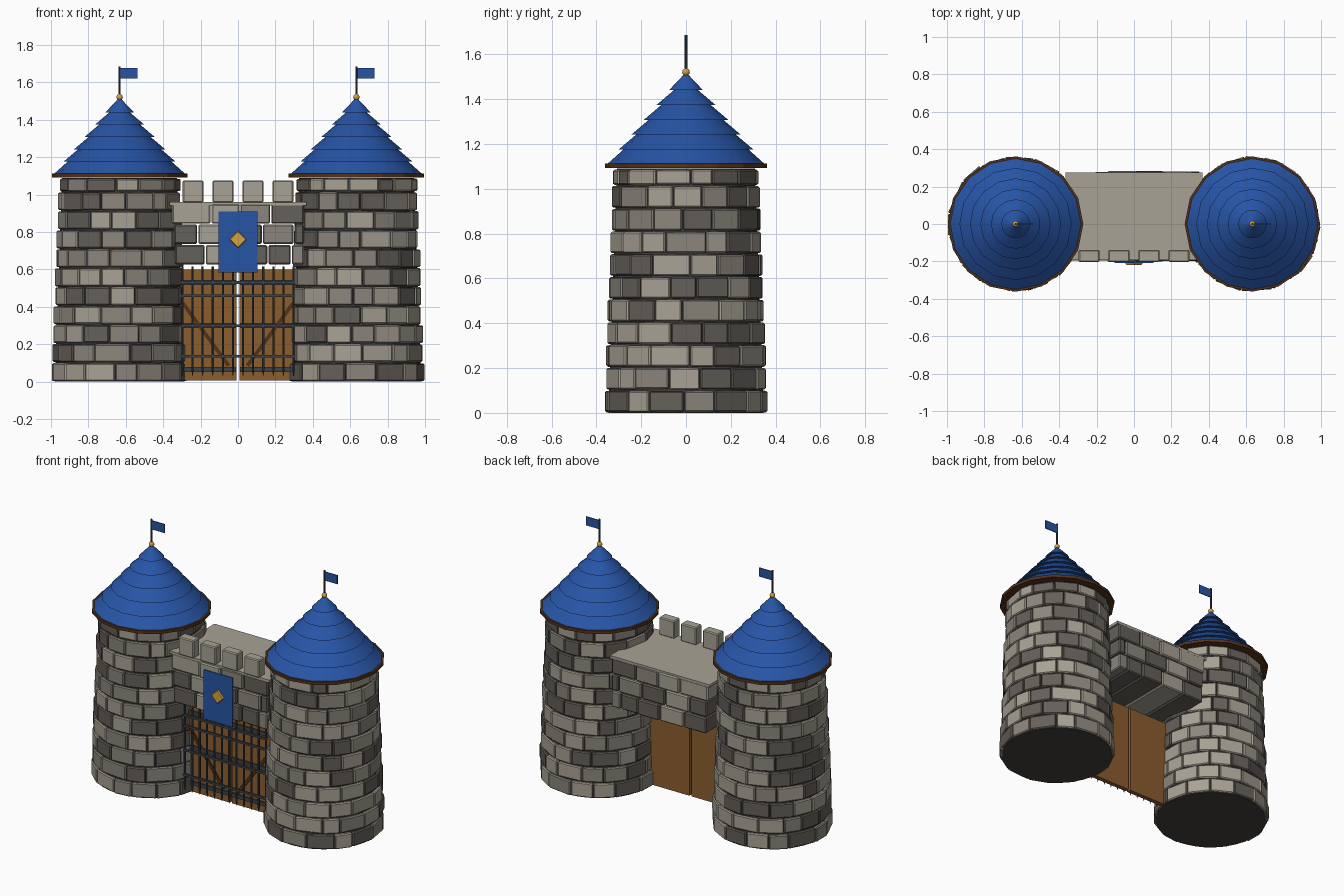
import bpy
import bmesh
import random
from math import cos, sin, pi
from mathutils import Matrix, Vector

random.seed(7)
if "Cube" in bpy.data.objects:
    bpy.data.objects.remove(bpy.data.objects["Cube"])


def material(name, r, g, b):
    m = bpy.data.materials.new(name)
    m.use_nodes = True
    m.diffuse_color = (r, g, b, 1)
    m.node_tree.nodes["Principled BSDF"].inputs["Base Color"].default_value = (r, g, b, 1)
    return m


light = material("light stone", 0.39, 0.36, 0.30)
mid = material("mid stone", 0.26, 0.24, 0.205)
dark = material("dark stone", 0.13, 0.115, 0.10)
mortar = material("mortar", 0.055, 0.05, 0.045)
blue = material("blue", 0.02, 0.09, 0.38)
rim_wood = material("dark wood", 0.085, 0.032, 0.01)
wood = material("door wood", 0.26, 0.11, 0.027)
iron = material("iron", 0.045, 0.055, 0.066)
gold = material("gold", 0.68, 0.36, 0.05)
STONES = [light, mid, dark]


def finish(bm, name, mats, bevel=0, smooth=False):
    bmesh.ops.recalc_face_normals(bm, faces=bm.faces)
    me = bpy.data.meshes.new(name)
    bm.to_mesh(me)
    bm.free()
    for m in mats:
        me.materials.append(m)
    ob = bpy.data.objects.new(name, me)
    bpy.context.collection.objects.link(ob)
    if bevel:
        mod = ob.modifiers.new("worn edges", "BEVEL")
        mod.width = bevel
        mod.segments = 1
    if smooth:
        bpy.ops.object.select_all(action="DESELECT")
        ob.select_set(True)
        bpy.context.view_layer.objects.active = ob
        bpy.ops.object.shade_smooth_by_angle(angle=0.6)


def hexa(bm, bottom, top, index=0):
    """Closed block from two matching four-point rings."""
    vs = [bm.verts.new(p) for p in bottom + top]
    faces = [vs[:4], vs[4:]]
    faces += [[vs[i], vs[(i + 1) % 4], vs[4 + (i + 1) % 4], vs[4 + i]] for i in range(4)]
    for f in faces:
        bm.faces.new(f).material_index = index


def box(bm, x0, x1, y0, y1, z0, z1, index=0):
    ring = [(x0, y0), (x1, y0), (x1, y1), (x0, y1)]
    hexa(bm, [(x, y, z0) for x, y in ring], [(x, y, z1) for x, y in ring], index)


def cone(bm, x, y, z0, z1, r0, r1, sides=16):
    spot = Matrix.Translation((x, y, (z0 + z1) / 2))
    bmesh.ops.create_cone(bm, cap_ends=True, segments=sides, radius1=r0, radius2=r1,
                          depth=z1 - z0, matrix=spot)


def stone_index():
    return random.choices([0, 1, 2], weights=[4, 4, 3])[0]


# Towers, one for each side
TOWER_X = 0.633
ROWS, ROW_H, TOP = 11, 0.1015, 1.09


def tower(side, x):
    # Mortar core
    bm = bmesh.new()
    cone(bm, x, 0, 0, TOP, 0.347, 0.308, 32)
    finish(bm, side + "_tower_core", [mortar])

    # Courses of curved blocks
    bm = bmesh.new()
    for row in range(ROWS):
        z0 = row * ROW_H + 0.002
        z1 = min(z0 + ROW_H, TOP) - 0.004
        count = 15
        step = 2 * pi / count
        cuts = [(i + 0.5 * (row % 2) + random.uniform(-0.18, 0.18)) * step for i in range(count)]
        cuts.append(cuts[0] + 2 * pi)
        for a, b in zip(cuts, cuts[1:]):
            a, b = a + 0.006, b - 0.006
            r = 0.367 - 0.0038 * row + random.uniform(-0.006, 0)
            lo, hi = z0 + random.uniform(0, 0.003), z1 - random.uniform(0, 0.003)
            ring = [(a, r), (b, r), (b, 0.27), (a, 0.27)]
            ring = [(x + q * cos(t), q * sin(t)) for t, q in ring]
            hexa(bm, [(*p, lo) for p in ring], [(*p, hi) for p in ring], stone_index())
    finish(bm, side + "_tower_stones", STONES, bevel=0.006)

    # Eave ring and tiered roof
    bm = bmesh.new()
    cone(bm, x, 0, 1.092, 1.112, 0.362, 0.362)
    finish(bm, side + "_roof_eave", [rim_wood])
    bm = bmesh.new()
    radii = [0.352, 0.3, 0.244, 0.188, 0.132, 0.076]
    for i, r in enumerate(radii):
        z = 1.11 + 0.066 * i
        last = i == len(radii) - 1
        upper = 0.004 if last else radii[i + 1] - 0.024
        cone(bm, x, 0, z, 1.516 if last else z + 0.068, r, upper)
    finish(bm, side + "_roof", [blue], smooth=True)

    # Finial, pole and flag
    bm = bmesh.new()
    bmesh.ops.create_uvsphere(bm, u_segments=12, v_segments=8, radius=0.017,
                              matrix=Matrix.Translation((x, 0, 1.521)))
    finish(bm, side + "_finial", [gold], smooth=True)
    bm = bmesh.new()
    cone(bm, x, 0, 1.52, 1.686, 0.006, 0.006, 8)
    finish(bm, side + "_flag_pole", [iron])
    bm = bmesh.new()
    box(bm, x + 0.004, x + 0.096, -0.003, 0.003, 1.62, 1.678)
    finish(bm, side + "_flag", [blue])


tower("left", TOWER_X)
tower("right", -TOWER_X)

# Bridge wall of full-depth blocks
FRONT, BACK = -0.198, 0.28
bm = bmesh.new()
courses = [(0.627, [-0.34, -0.175, 0, 0.16, 0.285, 0.355]),
           (0.737, [-0.345, -0.215, -0.04, 0.13, 0.3, 0.355]),
           (0.845, [-0.355, -0.145, 0.01, 0.175, 0.355])]
for z, cuts in courses:
    for a, b in zip(cuts, cuts[1:]):
        j = random.uniform(-0.004, 0.006)
        box(bm, a + 0.003, b - 0.003, FRONT + j, BACK - j, z, z + 0.103, stone_index())
finish(bm, "bridge_wall_stones", STONES, bevel=0.007)

# Walkway slab and battlements
bm = bmesh.new()
box(bm, -0.365, 0.365, FRONT + 0.005, BACK - 0.005, 0.942, 0.96)
finish(bm, "walkway", [light])
bm = bmesh.new()
for i in range(4):
    cx = -0.24 + 0.16 * i
    box(bm, cx - 0.056, cx + 0.056, FRONT - 0.005, FRONT + 0.06, 0.958, 1.075)
finish(bm, "battlements", [light], bevel=0.006)

# Banner with raised diamond
bm = bmesh.new()
box(bm, -0.105, 0.105, -0.209, -0.201, 0.585, 0.91)
finish(bm, "banner", [blue])
bm = bmesh.new()
rings = [[(s * cos(k * pi / 2), y, 0.76 + s * sin(k * pi / 2)) for k in range(4)]
         for s, y in ((0.047, -0.208), (0.041, -0.218))]
hexa(bm, *rings)
finish(bm, "banner_diamond", [gold])

# Door leaves with straps and a diagonal brace
for side, s in (("left", 1), ("right", -1)):
    bm = bmesh.new()
    box(bm, s * 0.007, s * 0.31, -0.075, -0.045, 0.005, 0.6)
    finish(bm, side + "_door", [wood])
    bm = bmesh.new()
    for z in (0.065, 0.3, 0.53):
        box(bm, s * 0.012, s * 0.31, -0.084, -0.074, z - 0.013, z + 0.013)
    finish(bm, side + "_door_straps", [iron])
    bm = bmesh.new()
    start, end = Vector((s * 0.05, 0.085)), Vector((s * 0.295, 0.42))
    d = end - start
    n = Vector((-d.y, d.x)).normalized() * 0.01
    ring = [start + n, end + n, end - n, start - n]
    hexa(bm, [(p.x, -0.075, p.y) for p in ring], [(p.x, -0.083, p.y) for p in ring])
    finish(bm, side + "_door_brace", [rim_wood])

# Portcullis with pointed bars and cross bars
bm = bmesh.new()
GRATE_Y = -0.13
for i in range(12):
    x = -0.297 + 0.054 * i
    cone(bm, x, GRATE_Y, 0.06, 0.615, 0.0065, 0.0065, 6)
    cone(bm, x, GRATE_Y, 0.03, 0.06, 0.001, 0.0065, 6)
for z in (0.135, 0.3, 0.46, 0.53):
    box(bm, -0.305, 0.305, GRATE_Y - 0.008, GRATE_Y + 0.004, z - 0.007, z + 0.007)
finish(bm, "portcullis", [iron])
